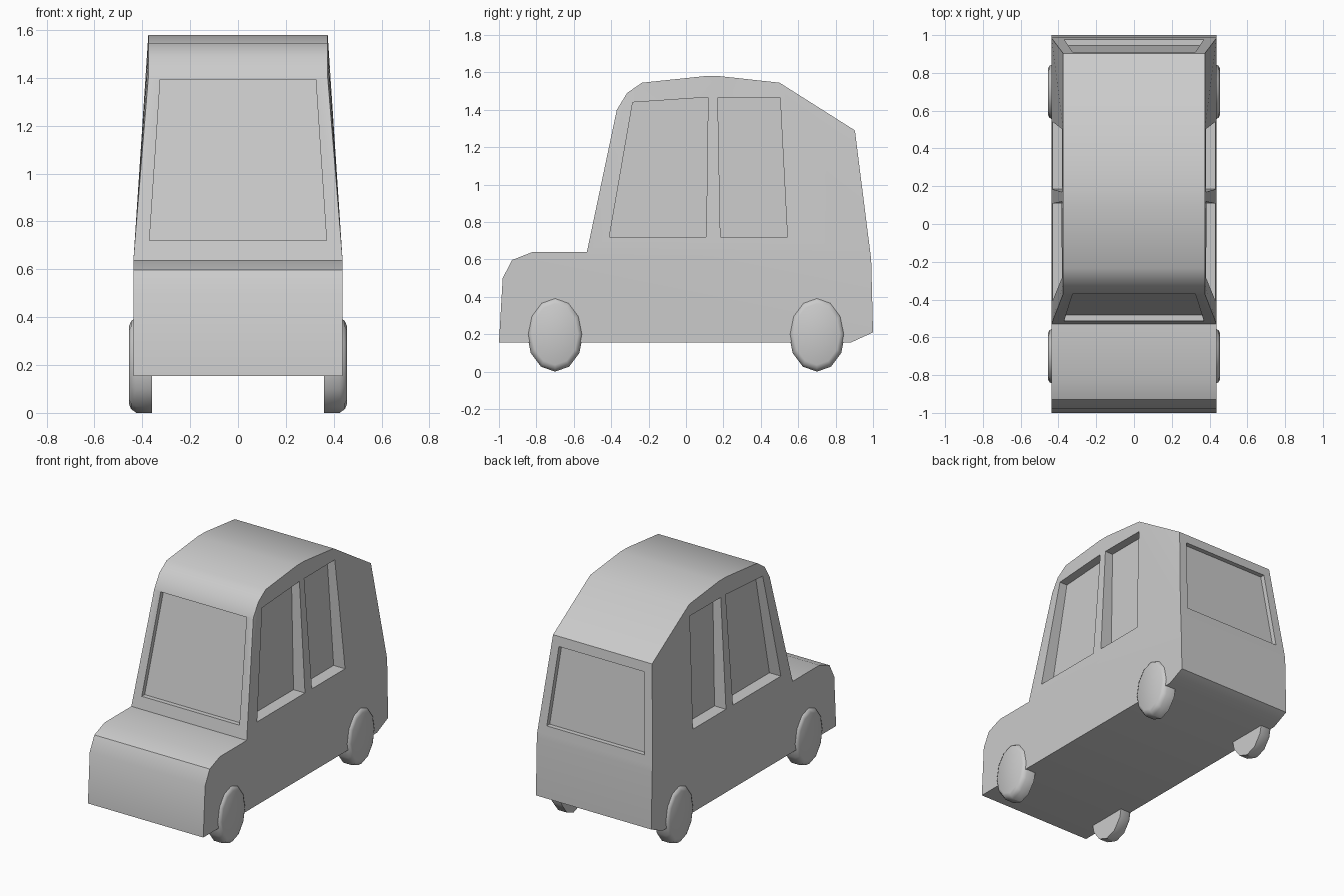
import bpy, bmesh, math

if "Cube" in bpy.data.objects:
    bpy.data.objects.remove(bpy.data.objects["Cube"])

BELT, WIDE, ROOF = 0.64, 0.437, 0.375   # belt line height, half widths

# side outline (y, z): below and above the belt line
lower = [(0.985, BELT), (0.99, 0.60), (1.0, 0.21), (0.88, 0.155), (-1.0, 0.155),
         (-0.98, 0.50), (-0.93, 0.597), (-0.82, BELT), (-0.53, BELT)]
upper = [(-0.37, 1.40), (-0.315, 1.49), (-0.235, 1.545), (0.10, 1.58),
         (0.18, 1.58), (0.50, 1.545), (0.903, 1.29)]


def new_object(name, bm):
    bmesh.ops.recalc_face_normals(bm, faces=bm.faces[:])
    mesh = bpy.data.meshes.new(name)
    bm.to_mesh(mesh)
    bm.free()
    ob = bpy.data.objects.new(name, mesh)
    bpy.context.collection.objects.link(ob)
    return ob


def bridge(bm, a, b):
    """Quads between two matching vertex loops."""
    for i in range(len(a)):
        j = (i + 1) % len(a)
        bm.faces.new((a[i], a[j], b[j], b[i]))


def smooth(ob, angle):
    bpy.ops.object.select_all(action='DESELECT')
    ob.select_set(True)
    bpy.context.view_layer.objects.active = ob
    bpy.ops.object.shade_smooth_by_angle(angle=math.radians(angle))


# body shell: straight lower sides, cabin leaning in to the roof
bm = bmesh.new()
loops, cabin_sides = [], []
n = len(lower)
for s in (-1, 1):
    loop = [bm.verts.new((s * WIDE, y, z)) for y, z in lower]
    loop += [bm.verts.new((s * ROOF, y, z)) for y, z in upper]
    bm.faces.new(loop[:n])
    cabin_sides.append(bm.faces.new([loop[n - 1]] + loop[n:] + [loop[0]]))
    loops.append(loop)
bridge(bm, *loops)
bmesh.ops.triangulate(bm, faces=cabin_sides)
body = new_object("car_body", bm)

# window recess cutters: outer loop outside the body, inner loop on the glass
bm = bmesh.new()


def recess(points, outer, inner):
    a = [bm.verts.new(outer(*p)) for p in points]
    b = [bm.verts.new(inner(*p)) for p in points]
    bm.faces.new(a)
    bm.faces.new(b)
    bridge(bm, a, b)


side_windows = [
    [(-0.41, 0.72), (-0.285, 1.44), (0.118, 1.467), (0.108, 0.72)],
    [(0.184, 0.72), (0.17, 1.467), (0.503, 1.467), (0.542, 0.72)]]
for s in (-1, 1):
    for pts in side_windows:
        recess(pts, lambda y, z: (s * 0.5, y, z),
               lambda y, z: (s * (0.345 - 0.03 * (z - 0.72)), y, z))


def front_y(z):
    return -0.53 + (z - BELT) * 0.16 / 0.76


def rear_y(z):
    return 0.985 - (z - BELT) * 0.082 / 0.65


def end_window(z0, z1, plane, depth):
    pts = [(-0.37, z0), (-0.325, z1), (0.325, z1), (0.37, z0)]
    recess(pts, lambda x, z: (x, plane(z) - 2 * depth, z),
           lambda x, z: (x, plane(z) + depth, z))


end_window(0.72, 1.393, front_y, 0.032)
end_window(0.695, 1.225, rear_y, -0.032)
cutter = new_object("window_cutter", bm)
cutter.hide_render = True

mod = body.modifiers.new("windows", 'BOOLEAN')
mod.operation = 'DIFFERENCE'
mod.solver = 'EXACT'
mod.object = cutter
bpy.context.view_layer.objects.active = body
bpy.ops.object.modifier_apply(modifier=mod.name)
bpy.data.objects.remove(cutter)
smooth(body, 30)

# wheels: twelve-sided ovals with a rounded outer rim (x, radius factor)
rim = [(0.36, 1.0), (0.425, 1.0), (0.447, 0.92), (0.455, 0.82)]
for s, side in ((-1, "left"), (1, "right")):
    for cy, end in ((-0.70, "front"), (0.70, "rear")):
        bm = bmesh.new()
        rings = [[bm.verts.new((s * x,
                                cy + 0.15 * f * math.sin(math.tau * i / 12),
                                0.2 - 0.2 * f * math.cos(math.tau * i / 12)))
                  for i in range(12)] for x, f in rim]
        for a, b in zip(rings, rings[1:]):
            bridge(bm, a, b)
        bm.faces.new(rings[0])
        bm.faces.new(rings[-1])
        smooth(new_object(f"wheel_{end}_{side}", bm), 35)
